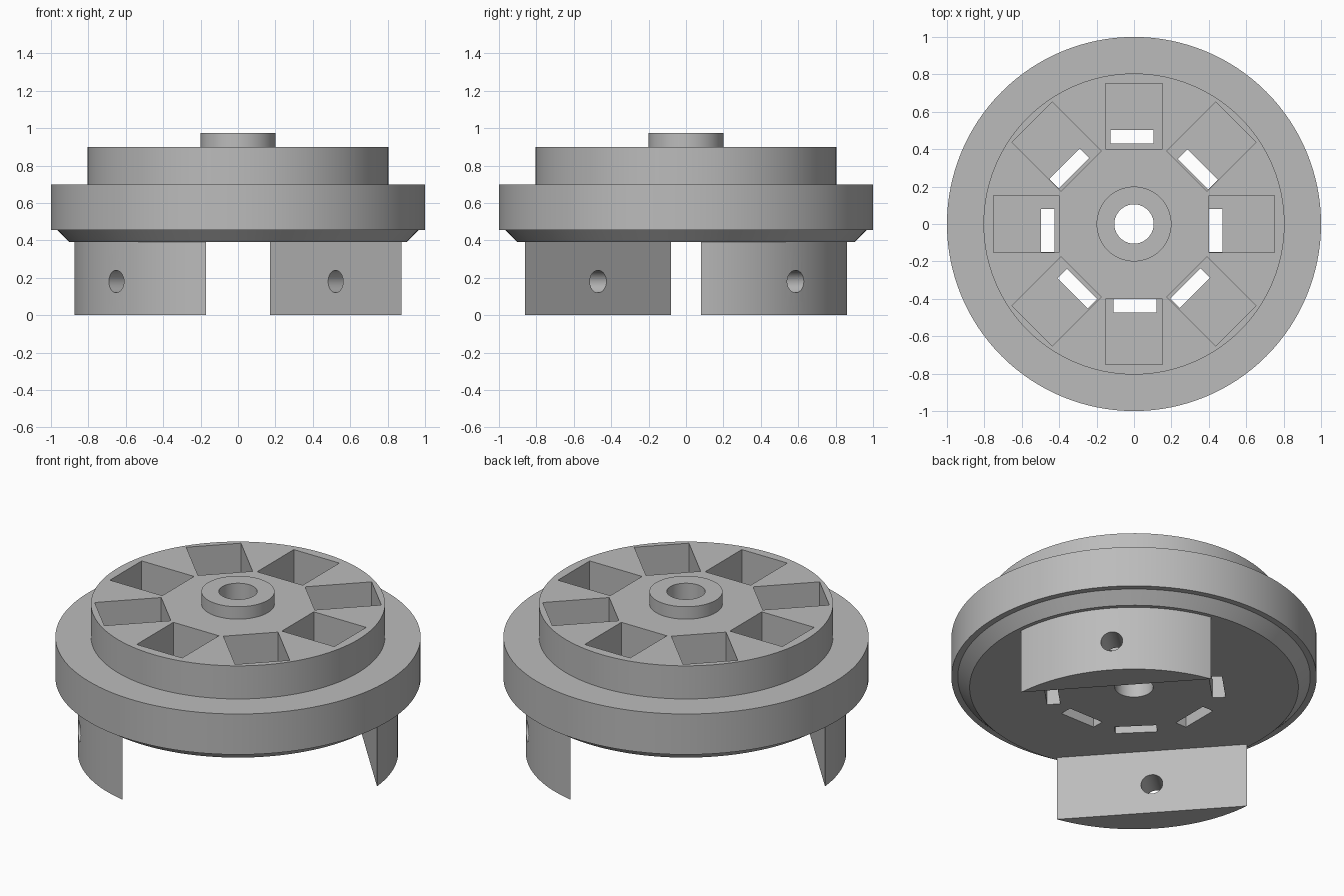
import bpy, bmesh
from math import radians, cos, sin
from mathutils import Matrix

if "Cube" in bpy.data.objects:
    bpy.data.objects.remove(bpy.data.objects["Cube"])

grey = bpy.data.materials.new("plain_grey")
grey.use_nodes = True
COLOUR = (0.5, 0.5, 0.5, 1)
grey.diffuse_color = COLOUR
grey.node_tree.nodes["Principled BSDF"].inputs["Base Color"].default_value = COLOUR


def make_object(name, bm):
    bmesh.ops.recalc_face_normals(bm, faces=bm.faces)
    mesh = bpy.data.meshes.new(name)
    bm.to_mesh(mesh)
    bm.free()
    mesh.materials.append(grey)
    obj = bpy.data.objects.new(name, mesh)
    bpy.context.collection.objects.link(obj)
    return obj


def add_box(bm, r0, r1, t0, t1, z0, z1, angle):
    """Box spanning a radial, tangential and vertical range, turned about z."""
    place = (Matrix.Rotation(radians(angle), 4, 'Z')
             @ Matrix.Translation(((r0 + r1) / 2, (t0 + t1) / 2, (z0 + z1) / 2))
             @ Matrix.Diagonal((r1 - r0, t1 - t0, z1 - z0, 1)))
    bmesh.ops.create_cube(bm, size=1, matrix=place)


def cut(obj, cutter):
    cutter.hide_render = True
    mod = obj.modifiers.new("cut", 'BOOLEAN')
    mod.operation, mod.solver, mod.object = 'DIFFERENCE', 'EXACT', cutter
    bpy.context.view_layer.objects.active = obj
    bpy.ops.object.modifier_apply(modifier=mod.name)
    bpy.data.objects.remove(cutter)


def smooth(obj):
    bpy.ops.object.select_all(action='DESELECT')
    obj.select_set(True)
    bpy.context.view_layer.objects.active = obj
    bpy.ops.object.shade_smooth_by_angle(angle=radians(30))


# Stepped hub turned around its bore
profile = [(0.105, 0.39), (0.90, 0.39), (0.965, 0.455), (1, 0.455), (1, 0.70),
           (0.805, 0.70), (0.805, 0.90), (0.20, 0.90), (0.20, 0.975), (0.105, 0.975)]
bm = bmesh.new()
verts = [bm.verts.new((r, 0, z)) for r, z in profile]
edges = [bm.edges.new((a, b)) for a, b in zip(verts, verts[1:] + verts[:1])]
bmesh.ops.spin(bm, geom=verts + edges, cent=(0, 0, 0), axis=(0, 0, 1),
               angle=radians(360), steps=128)
bmesh.ops.remove_doubles(bm, verts=bm.verts, dist=0.0001)
hub = make_object("stepped_hub", bm)

# Eight square pockets in the top face
bm = bmesh.new()
for i in range(8):
    add_box(bm, 0.40, 0.77 if i % 2 else 0.75, -0.152, 0.152, 0.50, 1.0, i * 45)
cut(hub, make_object("pocket_cutter", bm))

# Through slots at the inner end of each pocket: inner radius and sideways offset
slots = [(0.402, -0.035), (0.412, -0.035), (0.43, 0.01), (0.418, 0.035),
         (0.425, 0.035), (0.422, 0.03), (0.402, 0.005), (0.418, -0.03)]
bm = bmesh.new()
for i, (r, t) in enumerate(slots):
    add_box(bm, r, r + 0.072, t - 0.115, t + 0.115, 0.3, 0.6, i * 45)
cut(hub, make_object("slot_cutter", bm))
smooth(hub)

# Two opposite legs: circle segments with a cross hole
for name, mid in (("left_leg", 42), ("right_leg", 222)):
    half, steps, radius = 36.8, 28, 0.877
    bm = bmesh.new()
    arc = [radians(mid - half + 2 * half * k / steps) for k in range(steps + 1)]
    base = bm.faces.new([bm.verts.new((radius * cos(a), radius * sin(a), 0)) for a in arc])
    top = bmesh.ops.extrude_face_region(bm, geom=[base])["geom"]
    bmesh.ops.translate(bm, vec=(0, 0, 0.39),
                        verts=[g for g in top if isinstance(g, bmesh.types.BMVert)])
    leg = make_object(name, bm)

    bm = bmesh.new()
    bmesh.ops.create_cone(bm, cap_ends=True, segments=32, radius1=0.06, radius2=0.06, depth=0.6,
                          matrix=Matrix.Rotation(radians(mid), 4, 'Z')
                          @ Matrix.Translation((0.78, 0, 0.18))
                          @ Matrix.Rotation(radians(90), 4, 'Y'))
    cut(leg, make_object("hole_cutter", bm))
    smooth(leg)
